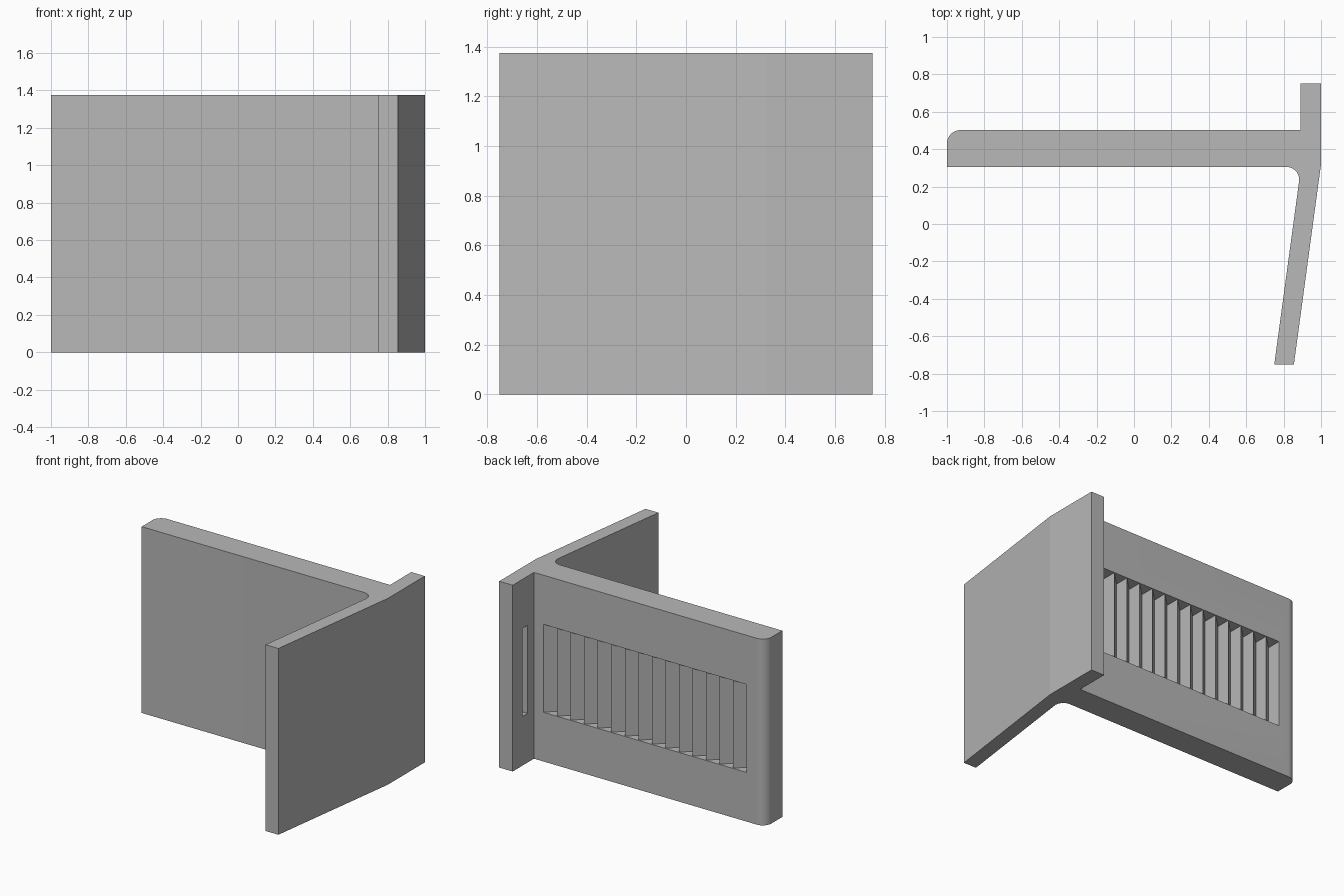
import bpy, bmesh, math
from mathutils import Vector

if "Cube" in bpy.data.objects:
    bpy.data.objects.remove(bpy.data.objects["Cube"])

HEIGHT = 1.375
SLOT_LOW, SLOT_HIGH = 0.363, 1.012

grey = bpy.data.materials.new("plain grey")
grey.diffuse_color = (0.48, 0.48, 0.48, 1)
grey.use_nodes = True
grey.node_tree.nodes["Principled BSDF"].inputs["Base Color"].default_value = grey.diffuse_color


def fillet(prev, corner, nxt, length, steps=14):
    """Points of a tangent arc that rounds a corner."""
    p, c, n = Vector(prev), Vector(corner), Vector(nxt)
    a, b = (p - c).normalized(), (n - c).normalized()
    half = a.angle(b) / 2
    radius = length * math.tan(half)
    centre = c + (a + b).normalized() * length / math.cos(half)
    start, end = c + a * length - centre, c + b * length - centre
    sweep = start.angle(end)
    points = []
    for i in range(steps + 1):
        t = i / steps
        v = (start * math.sin((1 - t) * sweep) + end * math.sin(t * sweep)) / math.sin(sweep)
        points.append(tuple(centre + v.normalized() * radius))
    return points


def prism(name, outline, low, high):
    """Upright solid extruded from a plan outline."""
    bm = bmesh.new()
    face = bm.faces.new([bm.verts.new((x, y, low)) for x, y in outline])
    top = bmesh.ops.extrude_face_region(bm, geom=[face])["geom"]
    bmesh.ops.translate(bm, vec=(0, 0, high - low),
                        verts=[v for v in top if isinstance(v, bmesh.types.BMVert)])
    bmesh.ops.recalc_face_normals(bm, faces=bm.faces)
    mesh = bpy.data.meshes.new(name)
    bm.to_mesh(mesh)
    bm.free()
    mesh.materials.append(grey)
    obj = bpy.data.objects.new(name, mesh)
    bpy.context.collection.objects.link(obj)
    return obj


# Bracket: long wall, leaning side wing and short rear flange
inner = fillet((-1, 0.305), (0.893, 0.305), (0.75, -0.75), 0.078)
outer = fillet((0.89, 0.502), (-1, 0.502), (-1, 0.305), 0.072)
bracket = prism("bracket", [(-1, 0.305)] + inner + [
    (0.75, -0.75), (0.855, -0.75), (1, 0.32), (1, 0.75),
    (0.89, 0.75), (0.89, 0.502)] + outer, 0, HEIGHT)

# Saw-tooth recess in the rear of the long wall
TEETH, START, END, DEPTH = 15, 0.812, -0.844, 0.11
pitch = (START - END) / TEETH
saw = [(START, 0.56)]
for i in range(TEETH):
    x = START - i * pitch
    saw += [(x, 0.5005), (x - pitch, 0.502 - DEPTH)]
saw.append((END, 0.56))
tooth_cutter = prism("tooth_cutter", saw, SLOT_LOW, SLOT_HIGH)

# Narrow slot in the rear flange
slot_cutter = prism("slot_cutter", [(0.87, 0.577), (0.945, 0.577), (0.945, 0.635), (0.87, 0.635)],
                    SLOT_LOW, SLOT_HIGH)

bpy.context.view_layer.objects.active = bracket
for cutter in (tooth_cutter, slot_cutter):
    cutter.hide_render = True
    mod = bracket.modifiers.new(cutter.name, "BOOLEAN")
    mod.operation, mod.solver, mod.object = "DIFFERENCE", "EXACT", cutter
    bpy.ops.object.modifier_apply(modifier=mod.name)
    bpy.data.objects.remove(cutter)

# Smooth the rounded corners only
bpy.ops.object.select_all(action="DESELECT")
bracket.select_set(True)
bpy.ops.object.shade_smooth_by_angle(angle=math.radians(7))
